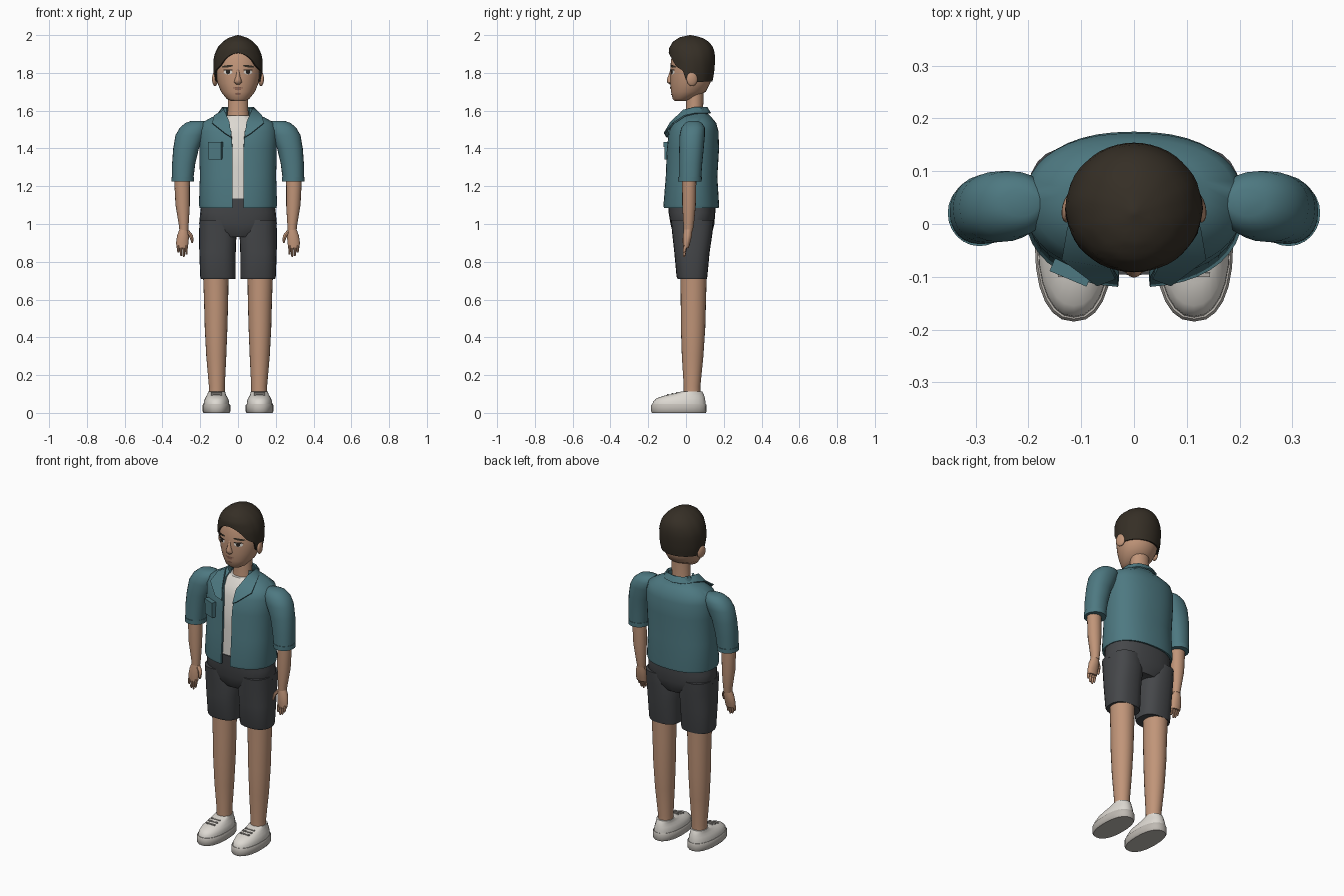
import bpy, bmesh
from math import sin, cos, pi, asin, copysign

if "Cube" in bpy.data.objects:
    bpy.data.objects.remove(bpy.data.objects["Cube"])


def material(name, rgb):
    m = bpy.data.materials.new(name)
    m.use_nodes = True
    m.diffuse_color = (*rgb, 1)
    bsdf = m.node_tree.nodes["Principled BSDF"]
    bsdf.inputs["Base Color"].default_value = (*rgb, 1)
    bsdf.inputs["Roughness"].default_value = 0.8
    return m


SKIN = material("warm skin", (0.53, 0.30, 0.19))
TEAL = material("teal cloth", (0.075, 0.19, 0.22))
GREY = material("charcoal cloth", (0.06, 0.063, 0.068))
HAIR = material("dark brown hair", (0.036, 0.028, 0.019))
WHITE = material("off white", (0.72, 0.69, 0.64))
SOLE = material("sole grey", (0.52, 0.49, 0.45))
DARK = material("eye dark", (0.02, 0.015, 0.012))
LIPS = material("lip brown", (0.27, 0.13, 0.09))


def finish(ob, mat, thick=0, angle=0.75):
    """Colour, optionally thicken inward, and smooth an object."""
    ob.data.materials.append(mat)
    bpy.ops.object.select_all(action='DESELECT')
    ob.select_set(True)
    bpy.context.view_layer.objects.active = ob
    if thick:
        mod = ob.modifiers.new("thickness", 'SOLIDIFY')
        mod.thickness = thick
        mod.offset = -1
        bpy.ops.object.modifier_apply(modifier=mod.name)
    bpy.ops.object.shade_smooth_by_angle(angle=angle)
    return ob


def build(name, verts, faces, mat, thick=0, angle=0.75):
    me = bpy.data.meshes.new(name)
    me.from_pydata(verts, [], faces)
    ob = bpy.data.objects.new(name, me)
    bpy.context.collection.objects.link(ob)
    return finish(ob, mat, thick, angle)


def grid_faces(rows, cols, wrap):
    return [(i * cols + j, i * cols + (j + 1) % cols,
             (i + 1) * cols + (j + 1) % cols, (i + 1) * cols + j)
            for i in range(rows - 1) for j in range(cols if wrap else cols - 1)]


def oval(x0, x1, y0, y1, t, e):
    def power(v):
        return copysign(abs(v) ** (2 / e), v)
    return ((x0 + x1) / 2 + (x1 - x0) / 2 * power(cos(t)),
            (y0 + y1) / 2 + (y1 - y0) / 2 * power(sin(t)))


def loft(name, rows, mat, n=24, e=2.0, side=1, thick=0, gaps=None):
    """Skin over level ovals (z, x0, x1, y0, y1); gaps open the front."""
    verts = []
    cols = n + 1 if gaps else n
    for k, (z, x0, x1, y0, y1) in enumerate(rows):
        if side < 0:
            x0, x1 = -x1, -x0
        start = asin((gaps[k] / x1) ** (e / 2)) if gaps else 0
        for j in range(cols):
            t = -pi / 2 + start + (2 * pi - 2 * start) * j / n
            verts.append((*oval(x0, x1, y0, y1, t, e), z))
    faces = grid_faces(len(rows), cols, not gaps)
    if not gaps:
        last = (len(rows) - 1) * cols
        faces += [tuple(reversed(range(cols))), tuple(range(last, last + cols))]
    return build(name, verts, faces, mat, thick)


def even(rows):
    return [(z, -h, h, y0, y1) for z, h, y0, y1 in rows]


def box(name, loc, size, mat, turn=(0, 0, 0)):
    bpy.ops.mesh.primitive_cube_add(size=1, location=loc, rotation=turn)
    ob = bpy.context.object
    ob.name = name
    ob.scale = size
    return finish(ob, mat)


def blend(rows, z):
    """Read a table of rows at any height."""
    z = min(max(z, rows[0][0]), rows[-1][0])
    for a, b in zip(rows, rows[1:]):
        if z <= b[0]:
            f = (z - a[0]) / (b[0] - a[0])
            return [p + (q - p) * f for p, q in zip(a, b)][1:]


# Torso clothing
loft("tee_shirt", even([(1.12, .185, -.092, .15), (1.3, .185, -.088, .15), (1.48, .185, -.075, .15),
                        (1.535, .15, -.05, .13), (1.575, .07, -.018, .095)]), WHITE, e=2.3)
loft("jacket_body", even([(1.085, .203, -.118, .173), (1.1, .207, -.12, .175), (1.25, .202, -.108, .166),
                          (1.4, .205, -.102, .175), (1.49, .207, -.092, .172), (1.535, .193, -.068, .16),
                          (1.565, .14, -.035, .135), (1.585, .09, -.005, .115), (1.615, .082, 0, .108)]),
     TEAL, n=40, e=2.3, thick=.012, gaps=[.03, .03, .03, .03, .036, .05, .06, .06, .06])
inner = [(.035, -.105, 1.46), (.045, -.084, 1.54), (.074, -.015, 1.605), (.083, .05, 1.62), (.05, .1, 1.62)]
outer = [(.07, -.118, 1.482), (.137, -.068, 1.536), (.127, -.01, 1.575), (.106, .05, 1.588), (.062, .117, 1.588)]
verts = []
for line, back in ((outer, (0, .132, 1.588)), (inner, (0, .113, 1.62))):
    verts += [(-x, y, z) for x, y, z in line] + [back] + line[::-1]
build("collar_and_lapels", verts, [f[::-1] for f in grid_faces(2, 11, False)], TEAL, thick=.008)
box("chest_pocket", (-.12, -.09, 1.385), (.072, .022, .085), TEAL, (0, 0, -.4))
box("pocket_flap", (-.12, -.092, 1.42), (.076, .026, .026), TEAL, (0, 0, -.4))

# Shorts
loft("shorts_hips", even([(.93, .1, -.055, .125), (.96, .17, -.072, .14), (1.0, .206, -.082, .15),
                          (1.06, .2, -.092, .155), (1.135, .19, -.097, .155)]), GREY, e=2.4)

# Neck and head
loft("neck", even([(1.55, .06, -.005, .095), (1.6, .054, 0, .09), (1.72, .054, 0, .095)]), SKIN)
HEAD = [(1.65, .035, -.058, -.005), (1.663, .06, -.071, .04), (1.7, .09, -.079, .105), (1.745, .108, -.083, .128),
        (1.8, .118, -.083, .137), (1.87, .117, -.08, .14), (1.93, .09, -.055, .115), (1.965, .05, -.02, .08)]
loft("head", even(HEAD), SKIN, n=32)
loft("nose", even([(1.738, .01, -.086, -.06), (1.75, .021, -.1, -.06), (1.765, .017, -.102, -.06),
                   (1.785, .011, -.093, -.06), (1.82, .008, -.082, -.06)]), SKIN, n=12)

# Hair cap with an arched hairline
CAP = [(1.745, .119, -.08, .138), (1.8, .13, -.092, .149), (1.88, .129, -.093, .155), (1.93, .112, -.09, .147),
       (1.965, .082, -.07, .122), (1.988, .046, -.035, .083), (2.0, .004, .018, .026)]
HAIRLINE = [(-1, 1.755), (.1, 1.75), (.28, 1.765), (.36, 1.81), (.68, 1.835), (.9, 1.885), (1, 1.905)]
verts = []
levels, around = 14, 48
for i in range(levels):
    for j in range(around):
        t = -pi / 2 + 2 * pi * j / around
        low = blend(HAIRLINE, -sin(t))[0]
        z = low + (2.0 - low) * sin(i / (levels - 1) * pi / 2)
        h, y0, y1 = blend(CAP, z)
        ripple = 1 + .008 * sin(j * pi / 2 + i * .5)
        x, y = oval(-h * ripple, h * ripple, y0, y1, t, 2)
        verts.append((x, y, z))
top = (levels - 1) * around
build("hair", verts, grid_faces(levels, around, True) + [tuple(range(top, top + around))], HAIR, thick=.009)


def face_patch(name, cx, cz, rx, rz, mat, lift, tilt=0, n=16):
    """Thin oval that follows the front of the head."""
    def on_face(x, z):
        h, y0, y1 = blend(HEAD, z)
        depth = max(0, 1 - (x / h) ** 2) ** .5
        return (x, (y0 + y1) / 2 - (y1 - y0) / 2 * depth - lift, z)
    pts = [on_face(cx, cz)]
    for k in range(n):
        a = 2 * pi * k / n
        x = rx * cos(a)
        pts.append(on_face(cx + x, cz + rz * sin(a) + tilt * x))
    build(name, pts, [(0, k + 1, (k + 1) % n + 1) for k in range(n)], mat)


face_patch("mouth", 0, 1.72, .027, .005, LIPS, .003)
face_patch("lower_lip", 0, 1.712, .018, .004, LIPS, .003)
face_patch("chin_beard", 0, 1.689, .016, .006, LIPS, .003)

# Everything that comes in pairs
for side, label in ((1, "left"), (-1, "right")):
    face_patch(label + "_eye", side * .053, 1.804, .023, .012, WHITE, .003)
    face_patch(label + "_iris", side * .053, 1.804, .0105, .0115, DARK, .0045)
    face_patch(label + "_eyelid", side * .053, 1.815, .026, .004, DARK, .005)
    face_patch(label + "_brow", side * .056, 1.835, .03, .006, HAIR, .004, -.12 * side)

    bpy.ops.mesh.primitive_uv_sphere_add(segments=16, ring_count=10, location=(side * .122, .032, 1.768),
                                         rotation=(0, 0, side * .25))
    ear = bpy.context.object
    ear.name = label + "_ear"
    ear.scale = (.014, .03, .038)
    finish(ear, SKIN)

    # Sleeves and arms
    loft(label + "_sleeve", [(1.235, .237, .349, -.038, .08), (1.32, .226, .349, -.038, .086),
                             (1.4, .207, .343, -.036, .094), (1.47, .175, .331, -.034, .1),
                             (1.51, .162, .308, -.025, .1), (1.535, .165, .278, -.005, .085),
                             (1.545, .18, .25, .015, .065)], TEAL, side=side, e=2.2)
    loft(label + "_cuff", [(1.225, .233, .353, -.042, .083), (1.25, .232, .353, -.042, .084)], TEAL, side=side)
    loft(label + "_forearm", [(.965, .263, .31, -.012, .036), (1.0, .261, .314, -.014, .042),
                              (1.1, .255, .331, -.02, .052), (1.24, .255, .338, -.02, .055)],
         SKIN, n=16, side=side)
    loft(label + "_palm", [(.872, .266, .324, -.014, .014), (.9, .262, .328, -.016, .022),
                           (.94, .259, .322, -.016, .032), (.975, .264, .309, -.011, .034)],
         SKIN, n=16, side=side)
    for k, drop in enumerate((.838, .825, .83, .848)):
        x = .273 + .0145 * k
        loft(f"{label}_finger_{k + 1}", [(drop, x - .004, x + .003, -.014, -.006),
                                         (drop + .008, x - .006, x + .006, -.017, -.003),
                                         (.885, x - .0075, x + .0075, -.014, .008)], SKIN, n=8, side=side)
    loft(label + "_thumb", [(.9, .239, .247, -.018, -.008), (.912, .235, .25, -.02, -.003),
                            (.94, .238, .262, -.014, .01), (.965, .258, .28, -.004, .02)],
         SKIN, n=8, side=side)

    # Legs
    loft(label + "_shorts_leg", [(.71, .014, .197, -.045, .11), (.722, .012, .2, -.05, .113),
                                 (.85, .012, .205, -.062, .125), (.95, .008, .206, -.073, .14),
                                 (1.02, .03, .204, -.08, .145)], GREY, side=side, e=2.5)
    loft(label + "_leg", [(.09, .07, .155, -.012, .076), (.14, .07, .154, -.012, .076),
                          (.3, .062, .168, -.022, .092), (.45, .056, .176, -.027, .102),
                          (.6, .052, .18, -.028, .106), (.73, .05, .185, -.03, .11)], SKIN, side=side)

    # Shoes
    loft(label + "_sole", [(0, .046, .182, -.18, .105), (.008, .04, .188, -.185, .109),
                           (.04, .04, .188, -.185, .109), (.046, .044, .184, -.18, .106)], SOLE, side=side, e=2.3)
    loft(label + "_shoe_upper", [(.04, .046, .182, -.178, .104), (.06, .047, .181, -.175, .103),
                                 (.078, .053, .174, -.155, .1), (.092, .062, .166, -.112, .096),
                                 (.102, .066, .161, -.065, .092), (.114, .068, .158, -.022, .085)],
         WHITE, side=side, e=2.2)
    for k in range(3):
        box(f"{label}_lace_{k + 1}", (side * .114, -.048 - .024 * k, .107 - .005 * k),
            (.06, .008, .006), SOLE, (.2, 0, 0))
